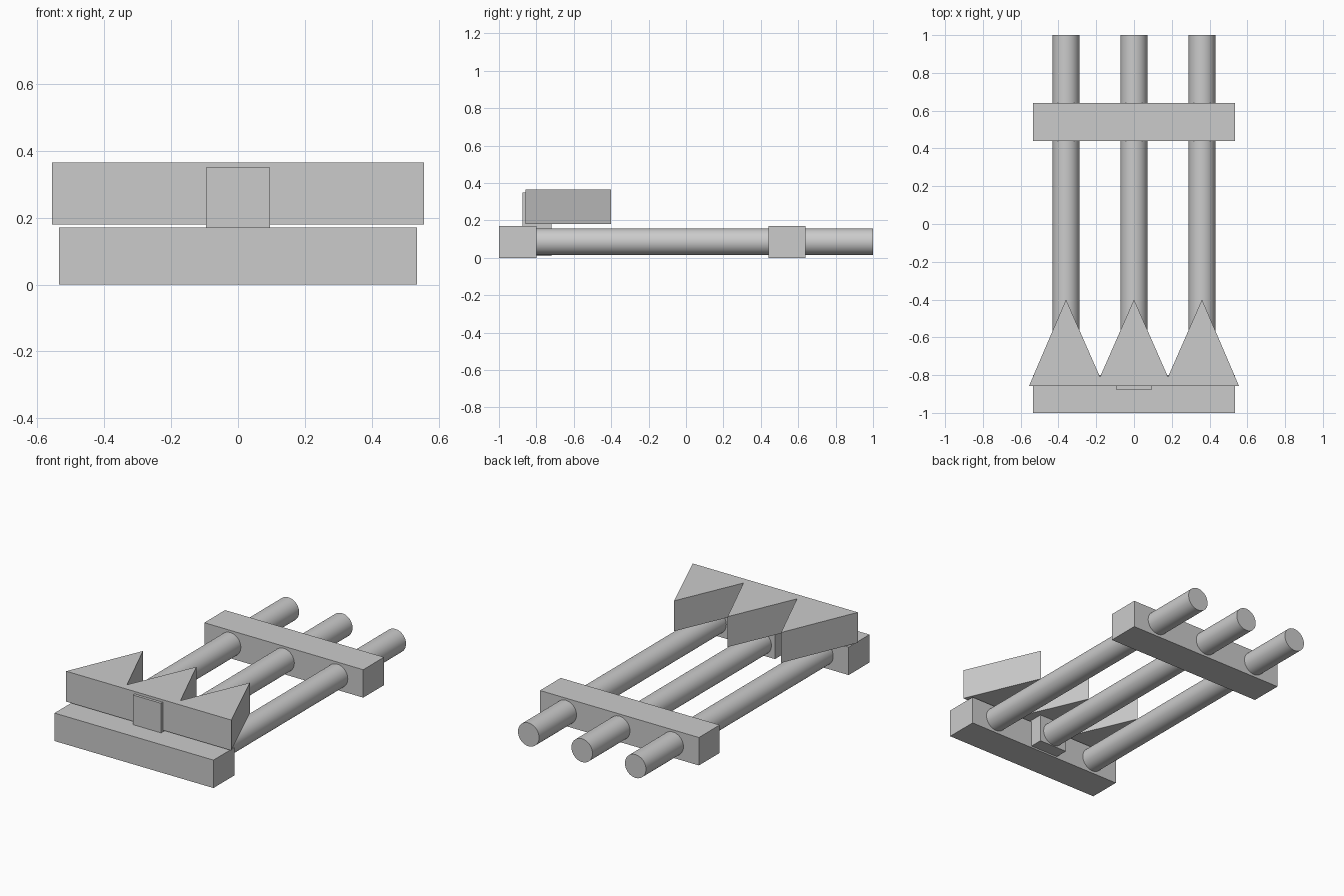
import bpy
import bmesh
import math

cube = bpy.data.objects.get("Cube")
if cube:
    bpy.data.objects.remove(cube, do_unlink=True)

# Single plain grey
GREY = (0.6, 0.6, 0.6, 1)
grey = bpy.data.materials.new("grey")
grey.use_nodes = True
grey.diffuse_color = GREY
grey.node_tree.nodes["Principled BSDF"].inputs["Base Color"].default_value = GREY


def finish(name, bm):
    bmesh.ops.recalc_face_normals(bm, faces=bm.faces)
    mesh = bpy.data.meshes.new(name)
    bm.to_mesh(mesh)
    bm.free()
    mesh.materials.append(grey)
    obj = bpy.data.objects.new(name, mesh)
    bpy.context.collection.objects.link(obj)
    return obj


def box(name, half_width, y0, y1, z0, z1, top_bevel=0):
    bm = bmesh.new()
    bmesh.ops.create_cube(bm, size=1)
    for v in bm.verts:
        v.co.x *= 2 * half_width
        v.co.y = y0 if v.co.y < 0 else y1
        v.co.z = z0 if v.co.z < 0 else z1
    if top_bevel:
        edges = [e for e in bm.edges if all(v.co.z == z1 for v in e.verts)]
        bmesh.ops.bevel(bm, geom=edges, offset=top_bevel, segments=1,
                        affect='EDGES', offset_type='OFFSET')
    return finish(name, bm)


# Front block, rear crossbar and the upright catch
box("front_block", 0.535, -1, -0.8, 0, 0.17)
box("rear_crossbar", 0.535, 0.44, 0.64, 0, 0.17)
box("centre_catch", 0.095, -0.875, -0.72, 0.01, 0.35, top_bevel=0.016)

# Three long round rods
SPACING = 0.36
START, END = -0.9, 1.0
for name, side in (("right_rod", -1), ("centre_rod", 0), ("left_rod", 1)):
    bpy.ops.mesh.primitive_cylinder_add(
        vertices=48, radius=0.071, depth=END - START,
        location=(side * SPACING, (START + END) / 2, 0.086),
        rotation=(math.pi / 2, 0, 0))
    rod = bpy.context.object
    rod.name = name
    rod.data.materials.append(grey)
    bpy.ops.object.shade_smooth_by_angle(angle=math.radians(30))

# Toothed plate: a zigzag outline pulled upwards
BASE_Y, VALLEY_Y, TIP_Y = -0.858, -0.81, -0.4
outline = [(-0.556, BASE_Y), (0.556, BASE_Y)]
for i in (1, 0, -1):
    outline.append((i * SPACING, TIP_Y))
    if i > -1:
        outline.append(((i - 0.5) * SPACING, VALLEY_Y))
bm = bmesh.new()
face = bm.faces.new([bm.verts.new((x, y, 0.18)) for x, y in outline])
top = bmesh.ops.extrude_face_region(bm, geom=[face])["geom"]
bmesh.ops.translate(bm, vec=(0, 0, 0.185),
                    verts=[g for g in top if isinstance(g, bmesh.types.BMVert)])
if not any(f.normal.z < 0 and len(f.verts) == len(outline) for f in bm.faces):
    bm.normal_update()
finish("toothed_plate", bm)
